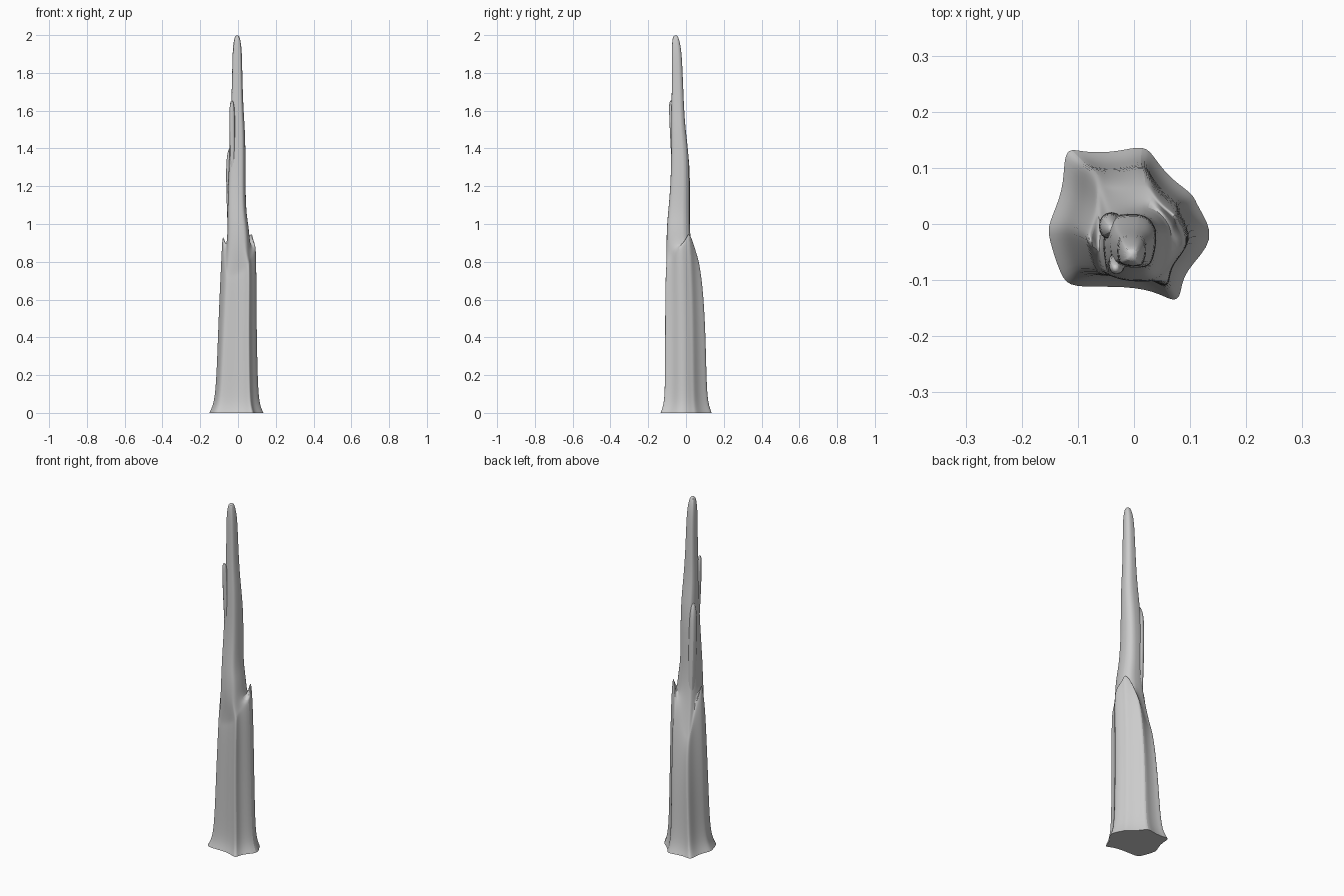
import bpy, bmesh, math
from mathutils import Vector

if "Cube" in bpy.data.objects:
    bpy.data.objects.remove(bpy.data.objects["Cube"])


def loft(name, rings, levels=2):
    """Skin a stack of rings, close both ends, round the surface."""
    bm = bmesh.new()
    crease = bm.edges.layers.float.new("crease_edge")
    vs = [[bm.verts.new(p) for p in r] for r in rings]
    n = len(rings[0])
    for a, b in zip(vs, vs[1:]):
        for i in range(n):
            j = (i + 1) % n
            bm.faces.new((a[i], a[j], b[j], b[i]))
    foot = bm.faces.new(vs[0][::-1])
    bm.faces.new(vs[-1])
    for e in foot.edges:
        e[crease] = 1.0
    bmesh.ops.recalc_face_normals(bm, faces=bm.faces)
    me = bpy.data.meshes.new(name)
    bm.to_mesh(me)
    bm.free()
    ob = bpy.data.objects.new(name, me)
    bpy.context.collection.objects.link(ob)
    sub = ob.modifiers.new("round", 'SUBSURF')
    sub.levels = sub.render_levels = levels
    bpy.context.view_layer.objects.active = ob
    ob.select_set(True)
    bpy.ops.object.shade_smooth_by_angle(angle=math.radians(50))
    ob.select_set(False)
    return ob


# Root outline at the ground, with the height of the broken rim above each point
outline = [
    (0.152, -0.027, 0.88), (0.11, 0.035, 0.93), (0.108, 0.052, 0.97),
    (0.065, 0.080, 0.93), (0.036, 0.118, 0.85), (0.02, 0.142, 0.80),
    (-0.03, 0.128, 0.74), (-0.085, 0.127, 0.68), (-0.113, 0.135, 0.66),
    (-0.125, 0.122, 0.68), (-0.125, 0.06, 0.78), (-0.153, 0.0, 0.93),
    (-0.153, -0.022, 0.96), (-0.13, -0.095, 0.78), (-0.112, -0.114, 0.72),
    (-0.03, -0.110, 0.74), (0.035, -0.118, 0.76), (0.07, -0.139, 0.78),
    (0.084, -0.130, 0.80), (0.086, -0.085, 0.83),
]


def trunk_ring(sx, sy, dx, dy, zf):
    return [Vector((x * sx + dx, y * sy + dy, zf(h))) for x, y, h in outline]


def spire_ring(z, x0, x1, y0, y1):
    """Rounded rectangle with its points lined up with the root outline."""
    cx, cy, rx, ry = (x0 + x1) / 2, (y0 + y1) / 2, (x1 - x0) / 2, (y1 - y0) / 2
    ring = []
    for x, y, h in outline:
        a = math.atan2(y, x)
        c, s = math.cos(a), math.sin(a)
        k = (abs(c) ** 3.5 + abs(s) ** 3.5) ** (-1 / 3.5)
        ring.append(Vector((cx + rx * c * k, cy + ry * s * k, z)))
    return ring


# Broken trunk rising into the thin spire
rings = [
    trunk_ring(1.0, 1.0, 0, 0, lambda h: 0),
    trunk_ring(0.83, 0.85, 0, 0, lambda h: 0.05),
    trunk_ring(0.76, 0.81, 0.002, -0.002, lambda h: 0.18),
    trunk_ring(0.70, 0.79, 0.004, -0.004, lambda h: 0.55 * h),
    trunk_ring(0.65, 0.73, 0.010, -0.011, lambda h: 0.85 * h),
    trunk_ring(0.62, 0.65, 0.011, -0.018, lambda h: h - 0.015),
    trunk_ring(0.58, 0.62, 0.011, -0.019, lambda h: h),
]
for row in [
    (0.87, -0.06, 0.065, -0.104, 0.028),
    (0.98, -0.055, 0.058, -0.102, 0.020),
    (1.06, -0.055, 0.043, -0.095, 0.018),
    (1.20, -0.053, 0.040, -0.082, 0.018),
    (1.36, -0.045, 0.040, -0.078, 0.016),
    (1.50, -0.042, 0.037, -0.078, -0.003),
    (1.62, -0.036, 0.028, -0.076, -0.011),
    (1.78, -0.031, 0.023, -0.075, -0.017),
    (1.91, -0.029, 0.021, -0.076, -0.023),
    (1.97, -0.023, 0.014, -0.073, -0.034),
    (2.00, -0.014, 0.006, -0.067, -0.045),
]:
    rings.append(spire_ring(*row))
loft("broken_trunk", rings)


def splinter(name, path, w, d, turn):
    """Flat sliver: path of (x, y, z, size) with a thin four-sided section."""
    ca, sa = math.cos(turn), math.sin(turn)
    stack = []
    for x, y, z, s in path:
        ring = []
        for u, v in ((1, 1), (-1, 1), (-1, -1), (1, -1)):
            px, py = u * w * s, v * d * s
            ring.append(Vector((x + px * ca - py * sa, y + px * sa + py * ca, z)))
        stack.append(ring)
    loft(name, stack)


# Slivers clinging to the spire
splinter("left_splinter", [
    (-0.035, 0.0, 0.90, 0.8), (-0.040, -0.002, 1.10, 1.0),
    (-0.044, -0.004, 1.30, 1.0), (-0.043, -0.006, 1.37, 0.75),
    (-0.039, -0.010, 1.41, 0.3)], 0.022, 0.026, 0.0)
splinter("upper_splinter", [
    (-0.028, -0.060, 1.25, 0.7), (-0.030, -0.066, 1.42, 1.0),
    (-0.031, -0.073, 1.58, 1.0), (-0.032, -0.077, 1.63, 0.8),
    (-0.033, -0.079, 1.655, 0.4)], 0.016, 0.018, 0.2)
